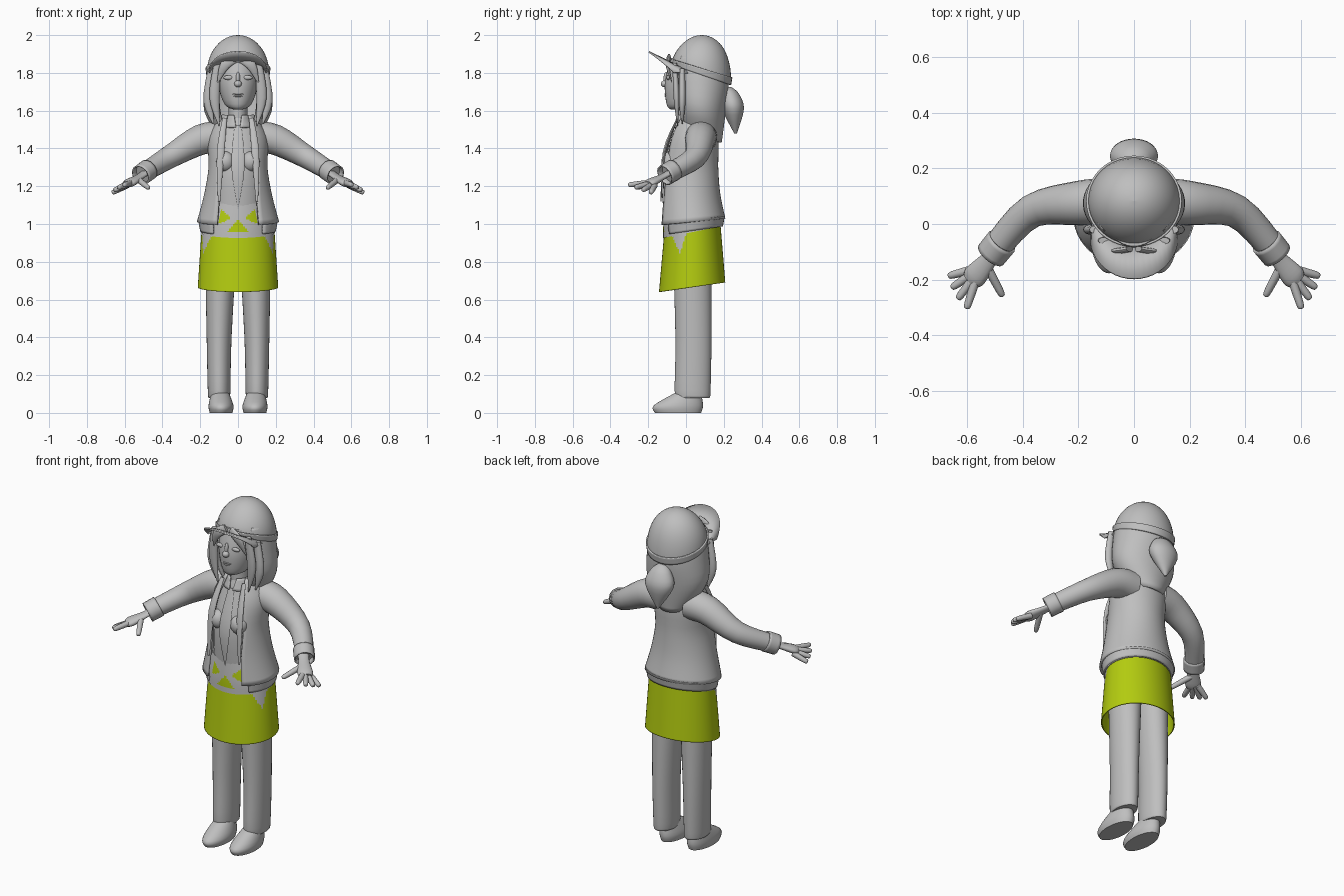
import bpy, bmesh, math
from mathutils import Vector, Matrix
from mathutils.geometry import intersect_point_tri_2d as inside

if "Cube" in bpy.data.objects:
    bpy.data.objects.remove(bpy.data.objects["Cube"])


def material(name, red, green, blue):
    mat = bpy.data.materials.new(name)
    mat.use_nodes = True
    mat.diffuse_color = (red, green, blue, 1)
    for node in mat.node_tree.nodes:
        if node.type == 'BSDF_PRINCIPLED':
            node.inputs["Base Color"].default_value = (red, green, blue, 1)
    return mat


GREY = material("soft grey", .52, .52, .52)
LIME = material("lime skirt", .45, .6, .005)


def finish(name, bm, colours=(GREY,), mirror=False, thick=0, rule=None):
    bmesh.ops.recalc_face_normals(bm, faces=bm.faces)
    if rule:
        for face in bm.faces:
            face.material_index = int(bool(rule(face.calc_center_median())))
    mesh = bpy.data.meshes.new(name)
    bm.to_mesh(mesh)
    bm.free()
    part = bpy.data.objects.new(name, mesh)
    bpy.context.collection.objects.link(part)
    for colour in colours:
        mesh.materials.append(colour)
    for other in bpy.context.selected_objects:
        other.select_set(False)
    part.select_set(True)
    bpy.context.view_layer.objects.active = part
    bpy.ops.object.shade_smooth_by_angle(angle=math.radians(50))
    if thick:
        solid = part.modifiers.new("thickness", 'SOLIDIFY')
        solid.thickness, solid.offset = thick, 0
    if mirror:
        part.modifiers.new("mirror", 'MIRROR').use_mirror_merge = False


def spline(keys, steps):
    """Pass a smooth curve through tuples of numbers."""
    padded = [keys[0], *keys, keys[-1]]
    result = []
    for a, b, c, d in zip(padded, padded[1:], padded[2:], padded[3:]):
        for k in range(steps):
            t = k / steps
            result.append([q + t / 2 * (r - p + t * (2 * p - 5 * q + 4 * r - s + t * (3 * (q - r) + s - p)))
                           for p, q, r, s in zip(a, b, c, d)])
    return result + [list(keys[-1])]


def skin(name, rows, closed=True, caps=True, **options):
    """Bridge rows of points into one surface."""
    bm = bmesh.new()
    grid = [[bm.verts.new(point) for point in row] for row in rows]
    count = len(rows[0])
    for low, high in zip(grid, grid[1:]):
        for i in range(count if closed else count - 1):
            j = (i + 1) % count
            bm.faces.new((low[i], low[j], high[j], high[i]))
    if closed and caps:
        bm.faces.new(grid[0])
        bm.faces.new(grid[-1])
    finish(name, bm, **options)


def ring(z, half, front, back, x=0, tilt=0, gap=0):
    """Oval section: half width, front and back y, slope along y, half gap at the front."""
    return z, half, front, back, x, tilt, gap


def loft(name, rings, sides=32, steps=4, **options):
    open_front = rings[0][-1] > 0
    rows = []
    for z, half, front, back, x, tilt, gap in spline(rings, steps):
        half = max(half, .003)
        start = math.asin(min(1, gap / half))
        middle, depth = (front + back) / 2, (back - front) / 2
        row = []
        for i in range(sides):
            angle = start + 2 * (math.pi - start) * i / (sides - open_front)
            y = -depth * math.cos(angle)
            row.append((x + half * math.sin(angle), middle + y, z + tilt * y))
        rows.append(row)
    skin(name, rows, closed=not open_front, **options)


def tube(name, path, radii, sides=14, flat=1, steps=4, **options):
    nodes = spline([(*point, radius) for point, radius in zip(path, radii)], steps)
    points = [Vector(node[:3]) for node in nodes]
    along = (points[-1] - points[0]).normalized()
    guide = Vector((0, 0, 1)) if abs(along.z) < .8 else Vector((0, 1, 0))
    rows = []
    for i, point in enumerate(points):
        tangent = points[min(i + 1, len(points) - 1)] - points[max(i - 1, 0)]
        across = tangent.cross(guide).normalized()
        up = across.cross(tangent.normalized())
        radius = max(nodes[i][-1], .002)
        turns = [math.tau * k / sides for k in range(sides)]
        rows.append([point + radius * (across * math.cos(a) + up * flat * math.sin(a)) for a in turns])
    skin(name, rows, **options)


def ball(name, centre, radii, **options):
    bm = bmesh.new()
    place = Matrix.Translation(centre) @ Matrix.Diagonal((*radii, 1))
    bmesh.ops.create_uvsphere(bm, u_segments=20, v_segments=12, radius=1, matrix=place)
    finish(name, bm, **options)


def triangle(*corners):
    return [Vector(corner) for corner in corners]


# Legs and shoes
loft("trouser_leg", [ring(z=.08, half=.055, front=-.05, back=.125, x=.1),
                     ring(z=.12, half=.06, front=-.06, back=.13, x=.1),
                     ring(z=.4, half=.066, front=-.056, back=.135, x=.1),
                     ring(z=.9, half=.085, front=-.07, back=.135, x=.09)], mirror=True)
loft("shoe", [ring(z=0, half=.06, front=-.165, back=.08, x=.09),
              ring(z=.04, half=.066, front=-.17, back=.09, x=.09),
              ring(z=.11, half=.045, front=-.05, back=.08, x=.095)], mirror=True)

# Skirt with a pale spike hanging over each hip
spike = triangle((-.08, .96), (.01, .97), (-.03, .84))
loft("skirt", [ring(z=.665, half=.21, front=-.14, back=.205, tilt=.145),
               ring(z=.965, half=.19, front=-.114, back=.18, tilt=.2)],
     sides=96, steps=28, caps=False, colours=(LIME, GREY), thick=.006,
     rule=lambda c: abs(c.x) > .1 and inside(c.yz, *spike))

# Shirt hem with the skirt showing through as triangles
middle_hole = triangle((0, .957), (.058, .957), (0, 1.025))
side_hole = triangle((.1, 1), (.035, 1.03), (.09, 1.08))
loft("shirt_hem", [ring(z=.957, half=.197, front=-.121, back=.187, tilt=.2),
                   ring(z=1.03, half=.186, front=-.12, back=.18, tilt=.2),
                   ring(z=1.13, half=.15, front=-.113, back=.15, tilt=.2)],
     sides=128, steps=14, colours=(GREY, LIME),
     rule=lambda c: c.y < 0 and any(inside(Vector((abs(c.x), c.z)), *hole) for hole in (middle_hole, side_hole)))

# Shirt, placket, neck and collar
loft("shirt", [ring(z=1.07, half=.14, front=-.112, back=.13),
               ring(z=1.3, half=.135, front=-.12, back=.13),
               ring(z=1.5, half=.115, front=-.06, back=.12),
               ring(z=1.56, half=.055, front=-.04, back=.08)])
ball("chest", (.066, -.08, 1.33), (.05, .05, .055), mirror=True)
tube("placket", [(0, -.06, 1.52), (0, -.125, 1.3), (0, -.12, 1.08)], [.02, .035, .002], flat=.15)
loft("neck", [ring(z=1.5, half=.05, front=-.04, back=.08),
              ring(z=1.68, half=.05, front=-.04, back=.1)])
loft("shirt_collar", [ring(z=1.51, half=.085, front=-.065, back=.1, gap=.01),
                      ring(z=1.575, half=.055, front=-.045, back=.09, gap=.02)], thick=.008)

# Open jacket with hem band and lapels
loft("jacket", [ring(z=1.01, half=.212, front=-.15, back=.203, tilt=.1, gap=.11),
                ring(z=1.15, half=.175, front=-.142, back=.176, tilt=.05, gap=.1),
                ring(z=1.3, half=.15, front=-.133, back=.165, gap=.1),
                ring(z=1.46, half=.15, front=-.09, back=.165, gap=.08),
                ring(z=1.575, half=.08, front=-.035, back=.13, gap=.055)], sides=40, thick=.012)
loft("jacket_band", [ring(z=.965, half=.195, front=-.125, back=.19, tilt=.15, gap=.13),
                     ring(z=1.02, half=.205, front=-.13, back=.2, tilt=.15, gap=.13)], sides=40, thick=.012)
tube("lapel", [(.07, -.045, 1.56), (.092, -.115, 1.38), (.1, -.132, 1.12)], [.012, .02, .006], flat=.4, mirror=True)

# Sleeves and cuffs
tube("sleeve", [(.09, .08, 1.46), (.2, .075, 1.445), (.37, .045, 1.35), (.5, -.09, 1.27)],
     [.085, .08, .06, .05], sides=20, mirror=True)
tube("cuff", [(.475, -.063, 1.287), (.515, -.112, 1.258)], [.054, .053], thick=.008, caps=False, mirror=True)

# Hands: fingers fan out from the little finger to the index finger
tube("palm", [(.485, -.08, 1.275), (.52, -.125, 1.25), (.57, -.185, 1.22), (.59, -.205, 1.21)],
     [.03, .03, .043, .033], flat=.5, mirror=True)


def finger(name, root, tip):
    tube(name, [root, root.lerp(tip, .5), root.lerp(tip, .93), tip], [.016, .015, .012, .003], mirror=True)


little_root, index_root = Vector((.585, -.165, 1.205)), Vector((.57, -.205, 1.217))
for i, label in enumerate(("little", "ring", "middle", "index")):
    fan = i / 3
    heading = math.radians(15 + 57 * fan)
    root = little_root.lerp(index_root, fan)
    reach = .085 + .02 * fan
    tip = root + Vector((reach * math.cos(heading), -reach * math.sin(heading), .03 * fan - .04))
    finger(label + "_finger", root, tip)
finger("thumb", Vector((.53, -.15, 1.237)), Vector((.472, -.26, 1.19)))

# Head and face
loft("head", [ring(z=1.605, half=.02, front=-.08, back=-.02),
              ring(z=1.635, half=.072, front=-.103, back=.08),
              ring(z=1.75, half=.108, front=-.112, back=.16),
              ring(z=1.88, half=.11, front=-.08, back=.18)])
ball("nose", (0, -.113, 1.742), (.02, .02, .018))
ball("nose_bridge", (0, -.105, 1.77), (.011, .014, .035))
ball("upper_lip", (0, -.102, 1.688), (.03, .012, .006))
ball("lower_lip", (0, -.102, 1.677), (.024, .012, .006))
ball("eyelid", (.05, -.094, 1.775), (.027, .01, .012), mirror=True)

# Hair hanging to the shoulders, with loose locks and a ponytail
loft("hair", [ring(z=1.87, half=.14, front=-.06, back=.21, tilt=-.2, gap=.1),
              ring(z=1.75, half=.163, front=-.065, back=.217, tilt=-.15, gap=.1),
              ring(z=1.6, half=.17, front=-.05, back=.2, tilt=-.15, gap=.1),
              ring(z=1.46, half=.09, front=-.01, back=.18, tilt=-.3, gap=.07)], sides=40, thick=.018)
tube("front_lock", [(.108, -.06, 1.85), (.125, -.05, 1.67), (.1, -.045, 1.52)], [.02, .027, .003],
     flat=.6, mirror=True)
tube("side_lock", [(.14, -.02, 1.82), (.157, -.02, 1.65), (.13, -.02, 1.53)], [.02, .026, .004],
     flat=.7, mirror=True)
tube("fringe", [(.015, -.09, 1.88), (.07, -.097, 1.84), (.107, -.075, 1.75)], [.025, .026, .004],
     flat=.4, mirror=True)
loft("ponytail", [ring(z=1.725, half=.02, front=.2, back=.24),
                  ring(z=1.69, half=.06, front=.19, back=.28),
                  ring(z=1.61, half=.085, front=.19, back=.307),
                  ring(z=1.48, half=.006, front=.255, back=.27)])

# Cap: a dome whose rim dips at the back, a band and an upturned peak
dome = []
for k in range(13):
    rise, shrink = math.sin(k * math.pi / 24), math.cos(k * math.pi / 24)
    reach = .157 * shrink
    dome.append(ring(z=1.8 + .2 * rise, half=.165 * shrink, front=.083 - reach, back=.083 + reach,
                     tilt=-.35 * (1 - rise) ** 2))
loft("cap_crown", dome, sides=40, steps=1)
loft("cap_band", [ring(z=1.79, half=.164, front=-.075, back=.235, tilt=-.35),
                  ring(z=1.825, half=.168, front=-.078, back=.242, tilt=-.3)], sides=40, caps=False, thick=.008)
peak = [[], []]
for i in range(21):
    t = i / 10 - 1
    peak[0].append((.15 * math.sin(1.3 * t), .085 - .155 * math.cos(1.3 * t), 1.85 - .055 * t * t))
    peak[1].append((.155 * math.sin(1.5 * t), -.055 - .142 * math.cos(1.5 * t), 1.912 - .11 * t * t))
skin("cap_peak", peak, closed=False, thick=.008)
